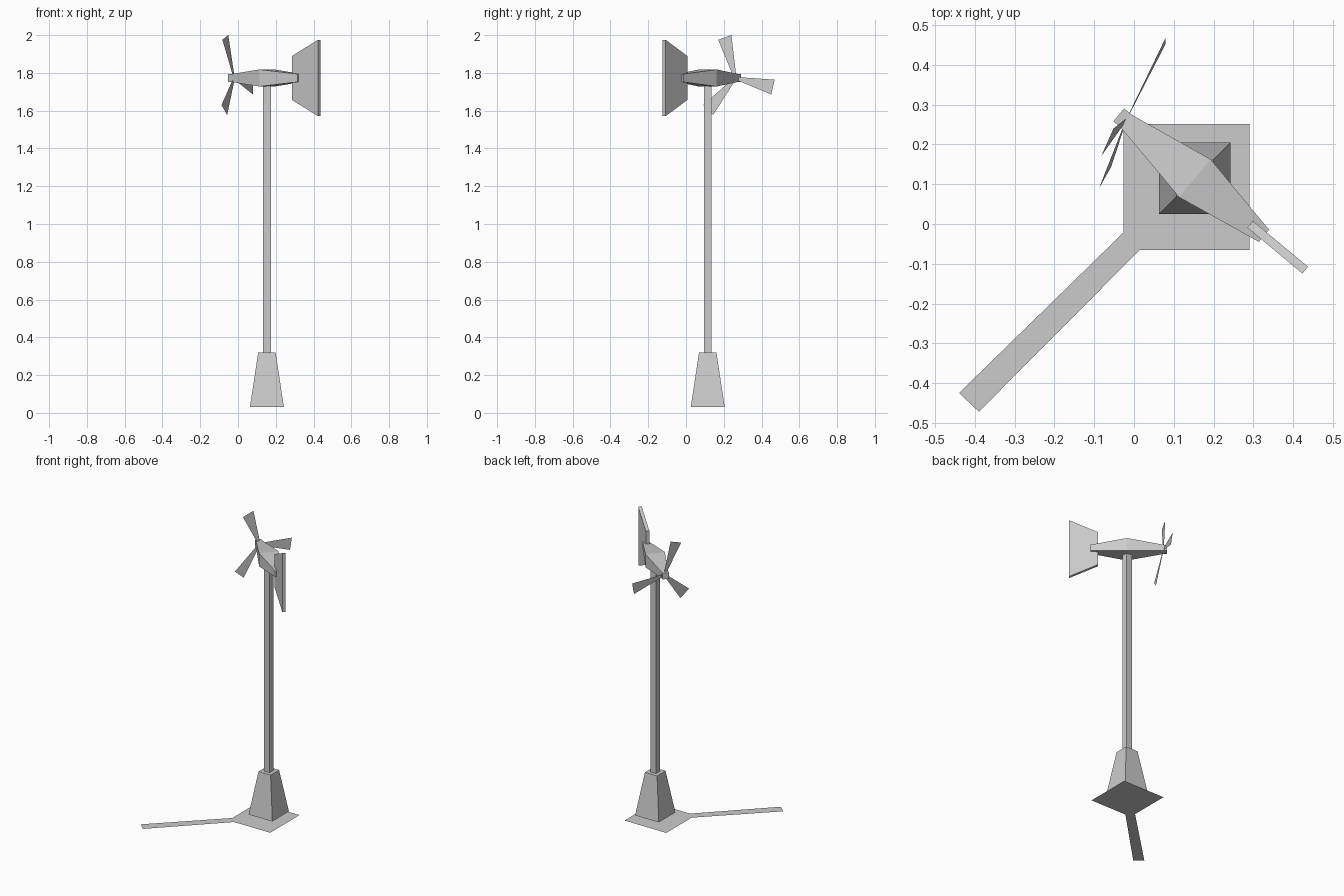
import bpy
from math import cos, sin, radians
from mathutils import Vector

cube = bpy.data.objects.get("Cube")
if cube:
    bpy.data.objects.remove(cube)

grey = bpy.data.materials.new("plain grey")
grey.use_nodes = True
colour = (0.6, 0.6, 0.6, 1)
grey.diffuse_color = colour
grey.node_tree.nodes["Principled BSDF"].inputs["Base Color"].default_value = colour

CENTRE = Vector((0.153, 0.115, 0))        # mast position
AXIS = Vector((0.769, -0.64, 0)).normalized()   # from rotor to tail
SIDE = Vector((-AXIS.y, AXIS.x, 0))
UP = Vector((0, 0, 1))
HEAD_Z = 1.773


def add_mesh(name, verts, faces):
    mesh = bpy.data.meshes.new(name)
    mesh.from_pydata(verts, [], faces)
    mesh.materials.append(grey)
    obj = bpy.data.objects.new(name, mesh)
    bpy.context.collection.objects.link(obj)
    return obj


def loft(name, rings):
    """Closed solid through a row of four-cornered rings."""
    verts = [v for ring in rings for v in ring]
    faces = [(0, 3, 2, 1)]
    for r in range(len(rings) - 1):
        a = 4 * r
        for i in range(4):
            j = (i + 1) % 4
            faces.append((a + i, a + j, a + 4 + j, a + 4 + i))
    end = 4 * (len(rings) - 1)
    faces.append(tuple(end + i for i in range(4)))
    return add_mesh(name, verts, faces)


def rect(centre, u, v, half_u, half_v):
    return [centre + u * half_u * a + v * half_v * b
            for a, b in ((-1, -1), (1, -1), (1, 1), (-1, 1))]


def upright_ring(half, z):
    return rect(CENTRE + UP * z, Vector((1, 0, 0)), Vector((0, 1, 0)), half, half)


def head_ring(along, half_width, half_height):
    centre = CENTRE + AXIS * along + UP * HEAD_Z
    return rect(centre, SIDE, UP, half_width, half_height)


# Flat ground pad with its diagonal path
outline = [(-0.027, -0.022), (-0.44, -0.425), (-0.39, -0.472), (0.015, -0.065),
           (0.29, -0.065), (0.29, 0.252), (-0.027, 0.252)]
add_mesh("ground_pad", [(x, y, 0) for x, y in outline], [tuple(range(7))])

# Tapered foot and square mast
loft("foot", [upright_ring(0.09, 0.03), upright_ring(0.046, 0.32)])
loft("mast", [upright_ring(0.021, 0.32), upright_ring(0.021, 1.735)])

# Head, widest over the mast, with a small hub at the rotor end
loft("head", [head_ring(-0.226, 0.021, 0.021), head_ring(0, 0.062, 0.045),
              head_ring(0.226, 0.02, 0.021)])
loft("hub", [head_ring(-0.249, 0.021, 0.021), head_ring(-0.226, 0.021, 0.021)])

# Tail vane
loft("tail_vane", [head_ring(0.181, 0.011, 0.116), head_ring(0.361, 0.011, 0.202)])

# Three flat blades in a slightly turned and tilted rotor plane
normal = Vector((2.1, -1, 0.2)).normalized()
across = UP.cross(normal).normalized()
rise = normal.cross(across)
rotor = Vector((-0.02, 0.261, HEAD_Z - 0.001))
for n in range(3):
    mid = radians(108 + 120 * n)

    def polar(radius, offset):
        a = mid + radians(offset)
        return rotor + across * radius * cos(a) + rise * radius * sin(a)

    add_mesh(f"blade_{n + 1}",
             [polar(0.018, -30), polar(0.231, -10), polar(0.231, 10), polar(0.018, 30)],
             [(0, 1, 2, 3)])
